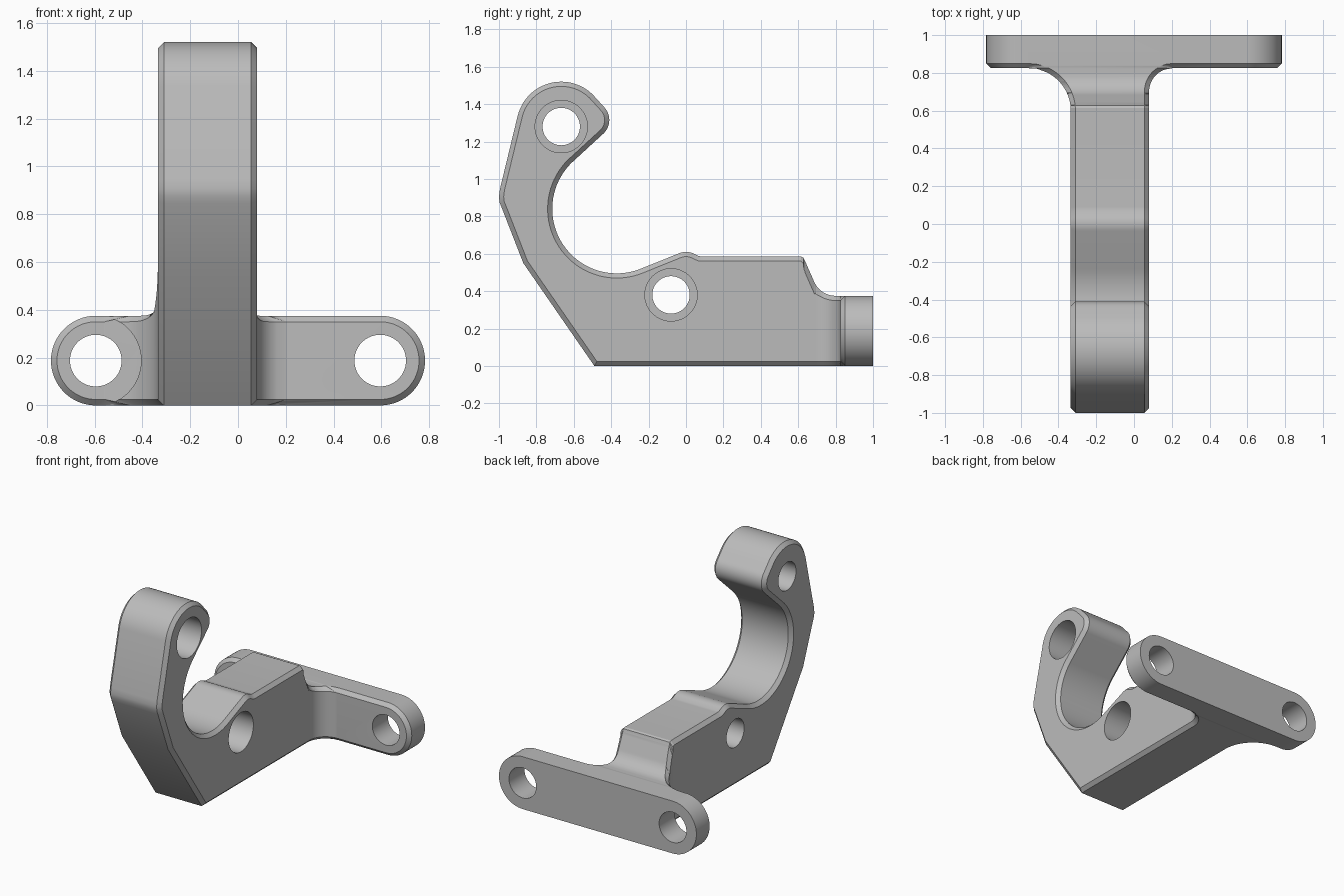
import bpy, bmesh
from math import sin, cos, radians, sqrt
from mathutils import Matrix, Vector

if "Cube" in bpy.data.objects:
    bpy.data.objects.remove(bpy.data.objects["Cube"])

C = 0.025                      # chamfer size
X0, X1 = -0.335, 0.08          # arm sides
FACE, BACK = 0.825, 1.0        # flange front and back
R = 0.1875                     # flange end radius
HOLE_X = 0.595

grey = bpy.data.materials.new("cast_grey")
grey.use_nodes = True
grey.diffuse_color = (0.5, 0.5, 0.5, 1)
grey.node_tree.nodes["Principled BSDF"].inputs["Base Color"].default_value = (0.5, 0.5, 0.5, 1)


def arc(cx, cy, r, a0, a1, n):
    angles = [radians(a0 + (a1 - a0) * i / n) for i in range(n + 1)]
    return [(cx + r * cos(a), cy + r * sin(a)) for a in angles]


def prism(bm, points, direction):
    """Extrude a closed outline along a vector and return its two caps."""
    face = bm.faces.new([bm.verts.new(p) for p in points])
    out = bmesh.ops.extrude_face_region(bm, geom=[face], use_keep_orig=True)
    far = [g for g in out["geom"] if isinstance(g, bmesh.types.BMFace)][0]
    bmesh.ops.translate(bm, verts=far.verts[:], vec=direction)
    bmesh.ops.recalc_face_normals(bm, faces=bm.faces[:])
    return face, far


def chamfer_cap(bm, cap):
    bmesh.ops.inset_region(bm, faces=[cap], thickness=C, depth=C, use_even_offset=True)


def to_object(bm, name):
    bmesh.ops.recalc_face_normals(bm, faces=bm.faces[:])
    mesh = bpy.data.meshes.new(name)
    bm.to_mesh(mesh)
    bm.free()
    mesh.materials.append(grey)
    obj = bpy.data.objects.new(name, mesh)
    bpy.context.collection.objects.link(obj)
    return obj


def cylinder(name, axis, center, r, start, end):
    """Cutting cylinder along x or y."""
    bm = bmesh.new()
    turn = Matrix.Rotation(radians(90), 4, "Y" if axis == "X" else "X")
    bmesh.ops.create_cone(bm, cap_ends=True, segments=64, radius1=r, radius2=r,
                          depth=end - start, matrix=turn)
    mid = (start + end) / 2
    a, z = center
    bmesh.ops.translate(bm, verts=bm.verts[:], vec=(mid, a, z) if axis == "X" else (a, mid, z))
    obj = to_object(bm, name)
    obj.hide_render = True
    return obj


def boolean(target, other, operation):
    mod = target.modifiers.new("boolean", "BOOLEAN")
    mod.operation, mod.solver, mod.object = operation, "EXACT", other
    bpy.context.view_layer.objects.active = target
    bpy.ops.object.modifier_apply(modifier=mod.name)
    bpy.data.objects.remove(other)


# Hooked arm: side outline with chamfered rims, left open where the shoulder starts
outline = [(-0.49, 0), (-0.87, 0.55), (-0.985, 0.845), (-0.997, 0.875), (-1.0, 0.905), (-0.995, 0.945)]
outline += arc(-0.667, 1.28, 0.24, 166, 45, 24)
outline += arc(-0.51, 1.315, 0.1, 45, -45, 14)
outline += arc(-0.37, 0.84, 0.345, 135, 293, 40)
outline += arc(0, 0.515, 0.095, 113, 65, 8)
outline += [(0.07, 0.587), (0.09, 0.585), (0.65, 0.585), (0.65, 0)]
bm = bmesh.new()
caps = prism(bm, [(X0 + C, y, z) for y, z in outline], (X1 - X0 - 2 * C, 0, 0))
for cap in caps:
    chamfer_cap(bm, cap)
START = 0.60
bmesh.ops.bisect_plane(bm, geom=bm.verts[:] + bm.edges[:] + bm.faces[:],
                       plane_co=(0, START, 0), plane_no=(0, 1, 0), clear_outer=True)

# Shoulder: chamfered sections that flare into the flange
ridge = [(0.5, 0.585), (0.615, 0.585), (0.628, 0.578), (0.637, 0.56)]
ridge += arc(0.80, 0.50, 0.125, 203, 270, 14) + [(1, 0.375)]


def ridge_at(y):
    """Height of the ridge and its slope factor."""
    for (ya, za), (yb, zb) in zip(ridge, ridge[1:]):
        if y <= yb:
            k = (zb - za) / (yb - ya)
            return za + k * (y - ya), sqrt(1 + k * k)


def flare(y, r, inset):
    """How far a side fillet of radius r stands out from the arm."""
    d = max(0, y - (FACE - r))
    return r - sqrt(max(0, (r + inset) ** 2 - d * d))


steps = [START + (FACE - START) * i / 30 for i in range(31)]
steps += [y for y, z in ridge if START < y < FACE]
steps += [FACE + C * t for t in (0.3, 0.6, 0.85, 1, 3)]
rings = []
for y in sorted(set(steps)):
    z, k = ridge_at(y)
    zc = z - C * min(k, 2.5)
    lo, li = (X0 - flare(y, START * 0.375, i) for i in (0, C))
    ro, ri = (X1 + flare(y, 0.125, i) for i in (0, C))
    section = [(li, 0), (ri, 0), (ro, C), (ro, zc), (ri, z), (li, z), (lo, zc), (lo, C)]
    rings.append([bm.verts.new((x, y, h)) for x, h in section])
for a, b in zip(rings, rings[1:]):
    for i in range(8):
        j = (i + 1) % 8
        bm.faces.new((a[i], a[j], b[j], b[i]))
bm.faces.new(rings[-1])
bmesh.ops.remove_doubles(bm, verts=bm.verts[:], dist=0.0005)
bracket = to_object(bm, "bracket_body")

# Mounting flange: rounded bar with a chamfered front rim
bm = bmesh.new()
bar = arc(HOLE_X, R, R, -90, 90, 32) + arc(-HOLE_X, R, R, 90, 270, 32)
front, back = prism(bm, [(x, FACE + C, z) for x, z in bar], (0, BACK - FACE - C, 0))
chamfer_cap(bm, front)
boolean(bracket, to_object(bm, "flange"), "UNION")

# Flange bolt holes and the clearance cut beside the larger fillet
for x in (-HOLE_X, HOLE_X):
    boolean(bracket, cylinder("flange_hole", "Y", (x, R), 0.108, 0.7, 1.1), "DIFFERENCE")
boolean(bracket, cylinder("clearance", "Y", (-HOLE_X, R), 0.19, 0.4, FACE - 0.0005), "DIFFERENCE")

# Pin holes through the arm, counterbored from the left
for center in ((-0.667, 1.28), (-0.08, 0.38)):
    boolean(bracket, cylinder("pin_hole", "X", center, 0.1, -0.5, 0.3), "DIFFERENCE")
    boolean(bracket, cylinder("counterbore", "X", center, 0.14, X1 - 0.25, 0.3), "DIFFERENCE")

# Smooth curves, crisp chamfers
bpy.ops.object.select_all(action="DESELECT")
bracket.select_set(True)
bpy.context.view_layer.objects.active = bracket
bpy.ops.object.shade_smooth_by_angle(angle=radians(25))
